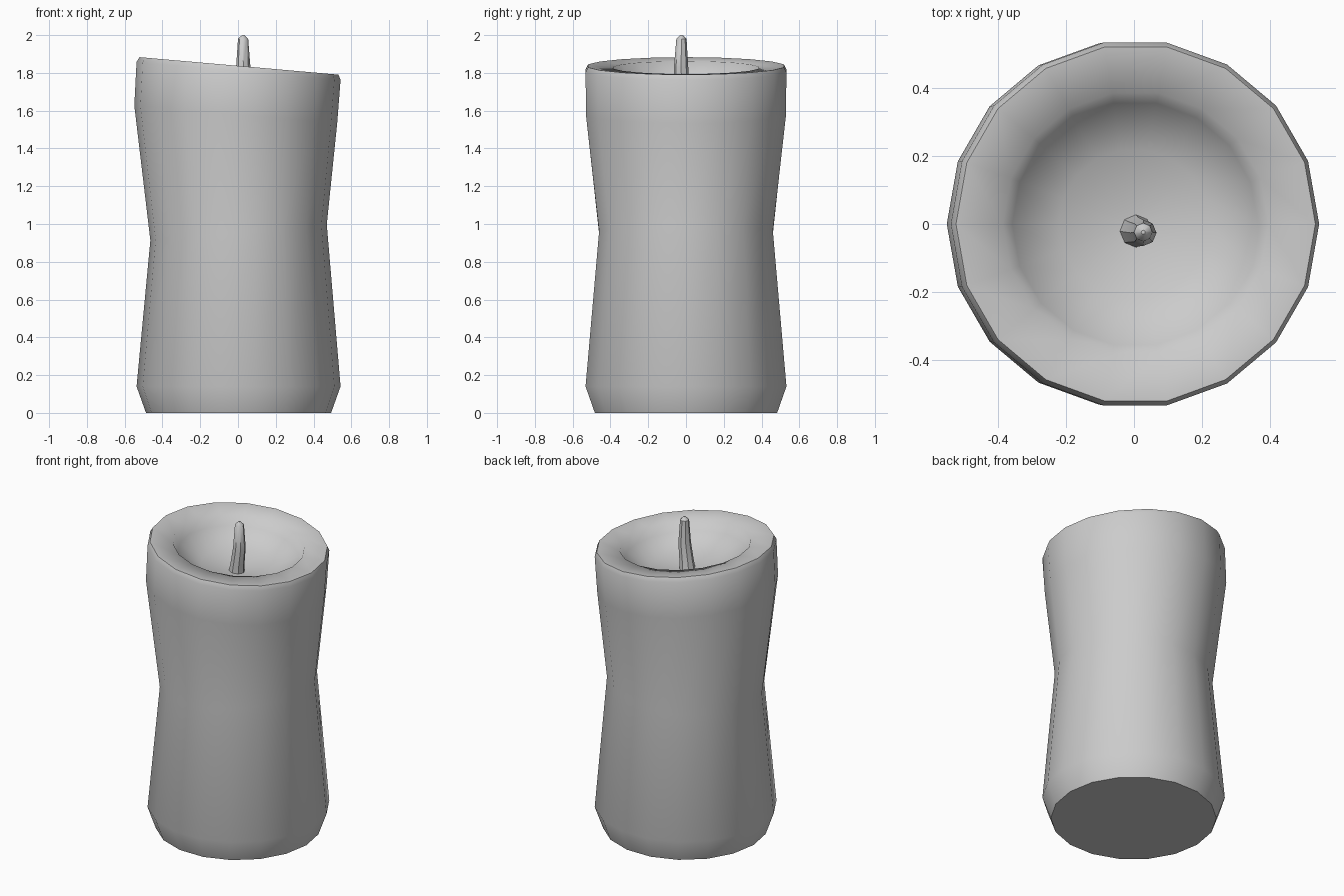
import bpy, bmesh, math

if "Cube" in bpy.data.objects:
    bpy.data.objects.remove(bpy.data.objects["Cube"])


def loft(name, rings, sides, smooth_angle):
    """Skin rings of (radius, z, centre x, centre y, slope along x); cap both ends."""
    bm = bmesh.new()
    loops = []
    for r, z, cx, cy, slope in rings:
        loop = []
        for i in range(sides):
            a = 2 * math.pi * i / sides
            dx, dy = r * math.cos(a), r * math.sin(a)
            loop.append(bm.verts.new((cx + dx, cy + dy, z + slope * dx)))
        loops.append(loop)
    for lo, hi in zip(loops, loops[1:]):
        for i in range(sides):
            j = (i + 1) % sides
            bm.faces.new((lo[i], lo[j], hi[j], hi[i]))
    bm.faces.new(loops[0][::-1])
    bm.faces.new(loops[-1])
    mesh = bpy.data.meshes.new(name)
    bm.to_mesh(mesh)
    bm.free()
    obj = bpy.data.objects.new(name, mesh)
    bpy.context.collection.objects.link(obj)
    bpy.ops.object.select_all(action='DESELECT')
    obj.select_set(True)
    bpy.context.view_layer.objects.active = obj
    bpy.ops.object.shade_smooth_by_angle(angle=math.radians(smooth_angle))
    return obj


# Wax body: waisted outside, slanted rim, melted bowl inside
TILT = -0.088
body = [
    (0.49, 0.0, 0.003, 0, 0),
    (0.54, 0.14, 0.003, 0, 0),
    (0.467, 0.955, 0.003, 0, 0.09),
    (0.537, 1.58, -0.012, 0, TILT),
    (0.54, 1.81, 0.003, 0, TILT),
    (0.527, 1.837, 0.005, 0, TILT),
    (0.39, 1.828, 0.005, 0, TILT),
    (0.36, 1.77, 0.003, 0, TILT),
    (0.22, 1.695, 0.0, 0, TILT),
    (0.03, 1.67, 0.0, 0, TILT),
]
loft("wax_body", body, 18, 65)

# Wick: flared at the base, bending slightly, blunt pointed tip
wick = [
    (0.05, 1.65, 0.003, -0.02, 0),
    (0.043, 1.72, 0.012, -0.023, 0),
    (0.038, 1.83, 0.028, -0.026, 0),
    (0.027, 1.98, 0.027, -0.024, 0),
    (0.006, 2.0, 0.027, -0.024, 0),
]
loft("wick", wick, 8, 40)
